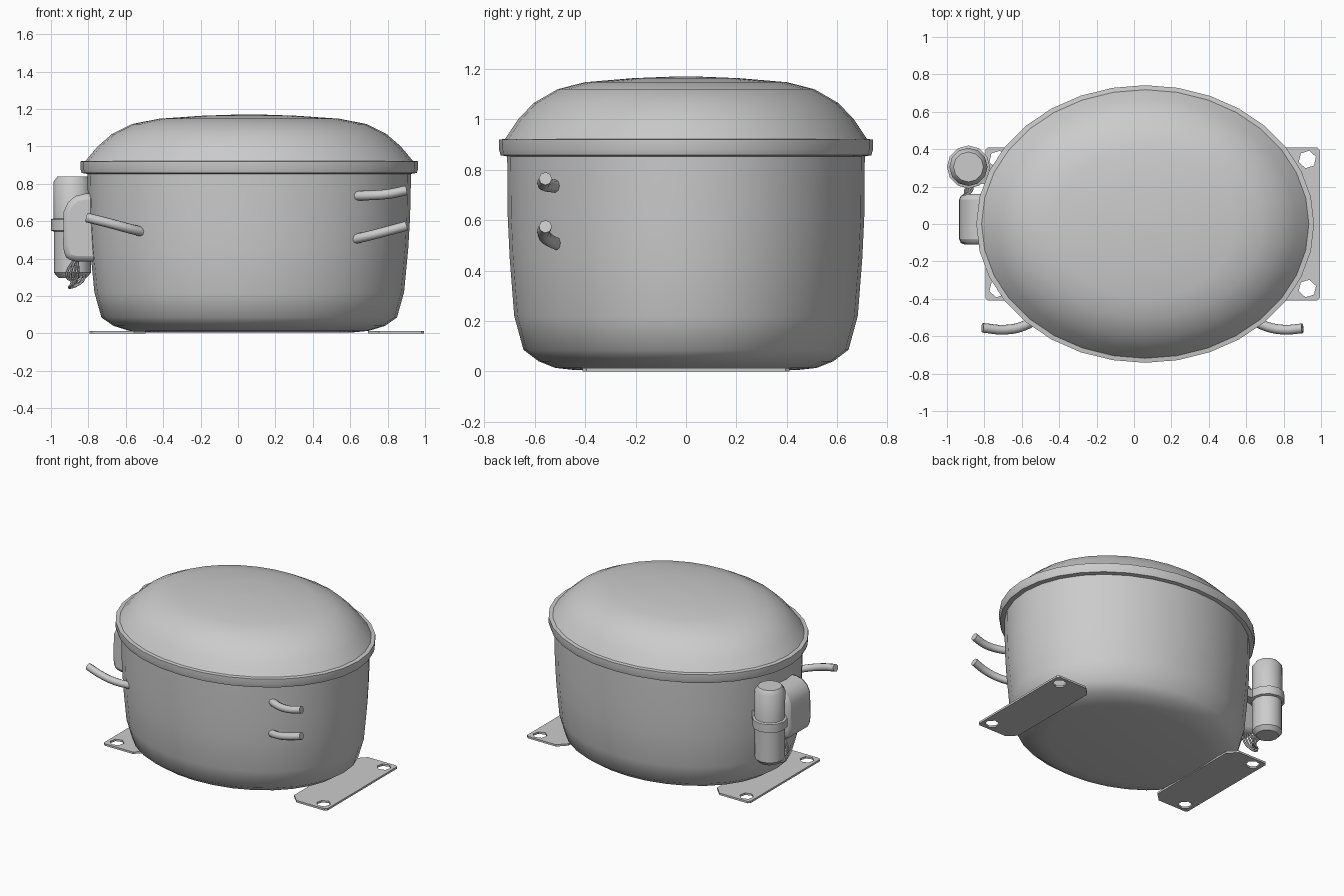
import bpy, bmesh, math
from mathutils import Vector

if "Cube" in bpy.data.objects:
    bpy.data.objects.remove(bpy.data.objects["Cube"])

grey = bpy.data.materials.new("painted_grey")
grey.diffuse_color = (0.6, 0.6, 0.6, 1)
grey.use_nodes = True
grey.node_tree.nodes["Principled BSDF"].inputs["Base Color"].default_value = grey.diffuse_color


def finish(ob, angle=35):
    """Give the part its paint and smooth shading."""
    ob.data.materials.clear()
    ob.data.materials.append(grey)
    bpy.ops.object.select_all(action='DESELECT')
    ob.select_set(True)
    bpy.context.view_layer.objects.active = ob
    if ob.type == 'CURVE':
        bpy.ops.object.convert(target='MESH')
        ob = bpy.context.object
    bpy.ops.object.shade_smooth_by_angle(angle=math.radians(angle))
    return ob


def lathe(name, rings, cx, cy, segs, angle=35):
    """Stack of elliptical rings (rx, ry, z), capped at both ends."""
    bm = bmesh.new()
    loops = [[bm.verts.new((cx + rx * math.cos(2 * math.pi * i / segs),
                            cy + ry * math.sin(2 * math.pi * i / segs), z))
              for i in range(segs)] for rx, ry, z in rings]
    for a, b in zip(loops, loops[1:]):
        for i in range(segs):
            j = (i + 1) % segs
            bm.faces.new((a[i], a[j], b[j], b[i]))
    bm.faces.new(loops[0][::-1])
    bm.faces.new(loops[-1])
    me = bpy.data.meshes.new(name)
    bm.to_mesh(me)
    bm.free()
    ob = bpy.data.objects.new(name, me)
    bpy.context.collection.objects.link(ob)
    return finish(ob, angle)


def tube(name, points, radius, res=2):
    """Round pipe running smoothly through the points."""
    cu = bpy.data.curves.new(name, 'CURVE')
    cu.dimensions = '3D'
    cu.bevel_depth, cu.bevel_resolution, cu.use_fill_caps = radius, res, True
    cu.resolution_u = 5
    sp = cu.splines.new('BEZIER')
    sp.bezier_points.add(len(points) - 1)
    for bp, p in zip(sp.bezier_points, points):
        bp.co = p
        bp.handle_left_type = bp.handle_right_type = 'AUTO'
    ob = bpy.data.objects.new(name, cu)
    bpy.context.collection.objects.link(ob)
    return finish(ob, 50)


def plate(name, outline, holes, z0, z1):
    """Flat sheet with cut-out holes."""
    cu = bpy.data.curves.new(name, 'CURVE')
    cu.dimensions, cu.fill_mode = '2D', 'BOTH'
    cu.extrude = (z1 - z0) / 2
    for loop in [outline] + holes:
        sp = cu.splines.new('POLY')
        sp.points.add(len(loop) - 1)
        for p, (x, y) in zip(sp.points, loop):
            p.co = (x, y, 0, 1)
        sp.use_cyclic_u = True
    ob = bpy.data.objects.new(name, cu)
    ob.location.z = (z0 + z1) / 2
    bpy.context.collection.objects.link(ob)
    return finish(ob, 20)


CX = 0.06
# Lower shell with rounded base
lathe("lower_shell", [(0.56, 0.45, 0.006), (0.64, 0.52, 0.014), (0.725, 0.585, 0.04),
                      (0.79, 0.645, 0.085), (0.828, 0.682, 0.22), (0.85, 0.70, 0.45),
                      (0.86, 0.708, 0.62), (0.866, 0.71, 0.88)], CX, 0, 32, 40)
# Domed lid with overhanging rim
lathe("lid", [(0.865, 0.708, 0.853), (0.896, 0.736, 0.858), (0.903, 0.742, 0.88),
              (0.903, 0.742, 0.92), (0.875, 0.718, 0.923), (0.81, 0.667, 1.0),
              (0.735, 0.605, 1.065), (0.625, 0.51, 1.12), (0.48, 0.40, 1.148),
              (0.25, 0.21, 1.164), (0.04, 0.03, 1.171)], CX, 0, 32, 40)

# Mounting feet: clipped inner corners, two holes near the outer corners
for name, xo, s in (("right_foot", 0.995, 1), ("left_foot", -0.795, -1)):
    outline = [(xo - s * d, y) for d, y in ((0, -0.395), (0.015, -0.41), (0.24, -0.41), (0.3, -0.35),
                                            (0.3, 0.35), (0.24, 0.41), (0.015, 0.41), (0, 0.395))]
    holes = [[(xo - s * 0.068 + 0.048 * math.cos(a * math.pi / 3 + 0.3),
               y + 0.048 * math.sin(a * math.pi / 3 + 0.3)) for a in range(6)]
             for y in (-0.345, 0.345)]
    plate(name, outline, holes, 0, 0.014)

# Refrigerant pipes
tube("upper_right_pipe", [(0.58, -0.48, 0.735), (0.70, -0.545, 0.738), (0.80, -0.565, 0.745),
                          (0.90, -0.558, 0.765)], 0.026)
tube("lower_right_pipe", [(0.58, -0.48, 0.495), (0.70, -0.545, 0.522), (0.80, -0.565, 0.548),
                          (0.90, -0.558, 0.575)], 0.026)
tube("left_pipe", [(-0.48, -0.48, 0.535), (-0.59, -0.545, 0.563), (-0.69, -0.565, 0.59),
                   (-0.81, -0.555, 0.62)], 0.026)

# Capacitor can and its strap
KX, KY = -0.885, 0.305
lathe("capacitor", [(r, r, z) for r, z in ((0.075, 0.297), (0.1, 0.325), (0.1, 0.56),
                                           (0.102, 0.81), (0.08, 0.84))], KX, KY, 12, 40)
lathe("capacitor_strap", [(0.102, 0.102, 0.545), (0.115, 0.115, 0.55),
                          (0.115, 0.115, 0.61), (0.102, 0.102, 0.615)], KX, KY, 12, 40)
bpy.ops.mesh.primitive_cube_add(size=1, location=(-0.79, 0.25, 0.58))
bracket = bpy.context.object
bracket.name = "capacitor_bracket"
bracket.scale = (0.12, 0.07, 0.06)
finish(bracket)

# Terminal cover: side profile extruded along y, with softened edges
profile = [(-0.70, 0.385), (-0.87, 0.385), (-0.925, 0.40), (-0.935, 0.47), (-0.932, 0.65),
           (-0.91, 0.70), (-0.87, 0.735), (-0.82, 0.747), (-0.70, 0.747)]
bm = bmesh.new()
face = bm.faces.new([bm.verts.new((x, -0.11, z)) for x, z in profile])
ext = bmesh.ops.extrude_face_region(bm, geom=[face])
for v in ext["geom"]:
    if isinstance(v, bmesh.types.BMVert):
        v.co.y = 0.16
bmesh.ops.recalc_face_normals(bm, faces=bm.faces)
me = bpy.data.meshes.new("terminal_cover")
bm.to_mesh(me)
bm.free()
cover = bpy.data.objects.new("terminal_cover", me)
bpy.context.collection.objects.link(cover)
bev = cover.modifiers.new("soft_edges", 'BEVEL')
bev.width, bev.segments, bev.limit_method = 0.03, 2, 'ANGLE'
bev.angle_limit = math.radians(60)
finish(cover, 40)

# Loose wires looping from the cover to the capacitor
for i in range(4):
    x = -0.85 - 0.018 * i
    tube("wire_%d" % (i + 1), [(-0.86, 0.08 + 0.015 * i, 0.42), (x - 0.01, 0.12 + 0.01 * i, 0.30),
                               (-0.885 + 0.012 * (i - 1.5), 0.18, 0.245 + 0.012 * i),
                               (x + 0.03, 0.235, 0.30), (-0.87, 0.27, 0.34)], 0.007, 1)
